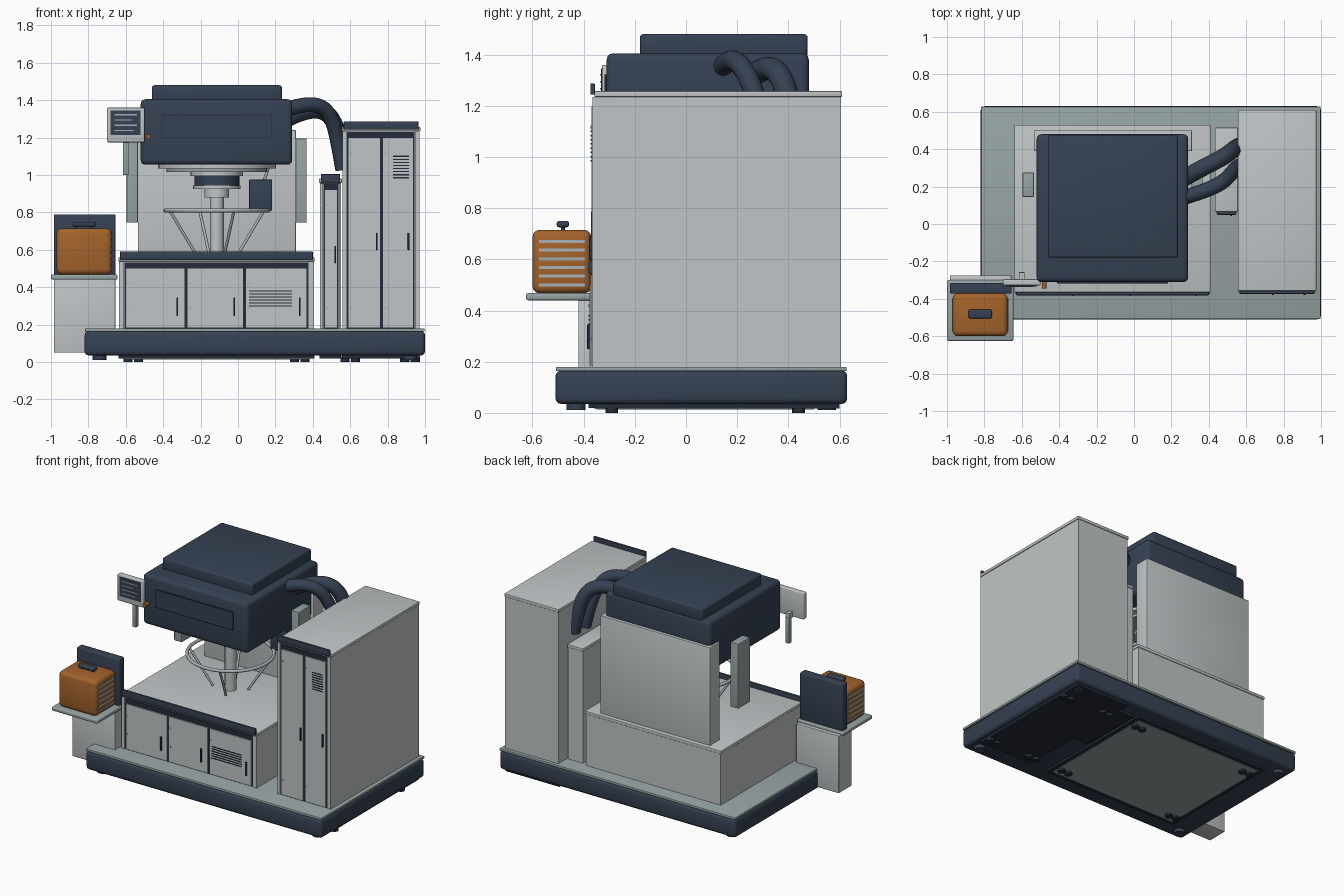
import bpy, bmesh, math
from mathutils import Vector

if "Cube" in bpy.data.objects:
    bpy.data.objects.remove(bpy.data.objects["Cube"])


def material(name, rgb):
    m = bpy.data.materials.new(name)
    m.diffuse_color = (*rgb, 1)
    m.use_nodes = True
    m.node_tree.nodes["Principled BSDF"].inputs["Base Color"].default_value = m.diffuse_color
    return m


NAVY = material("navy", (0.036, 0.053, 0.085))
DARK = material("dark_navy", (0.018, 0.025, 0.042))
GREY = material("light_grey", (0.53, 0.56, 0.57))
SAGE = material("sage_grey", (0.31, 0.37, 0.37))
ORANGE = material("orange", (0.37, 0.125, 0.024))
STEEL = material("steel", (0.40, 0.45, 0.48))


def finish(name, bm, mat, smooth):
    me = bpy.data.meshes.new(name)
    bm.normal_update()
    bm.to_mesh(me)
    bm.free()
    ob = bpy.data.objects.new(name, me)
    bpy.context.collection.objects.link(ob)
    me.materials.append(mat)
    if smooth:
        smooth_by_angle(ob)
    return ob


def smooth_by_angle(ob):
    bpy.ops.object.select_all(action='DESELECT')
    ob.select_set(True)
    bpy.context.view_layer.objects.active = ob
    bpy.ops.object.shade_smooth_by_angle(angle=math.radians(40))


def box(name, x, y, z, mat, bevel=0):
    """Box from (low, high) pairs, with optional rounded edges."""
    bm = bmesh.new()
    bmesh.ops.create_cube(bm, size=1)
    for v in bm.verts:
        v.co = [(a + b) / 2 + c * (b - a) for c, (a, b) in zip(v.co, (x, y, z))]
    if bevel:
        bmesh.ops.bevel(bm, geom=bm.edges[:], offset=bevel, segments=3,
                        profile=0.5, affect='EDGES')
    return finish(name, bm, mat, bevel > 0)


def rod(name, a, b, r, mat, r2=None, sides=32):
    """Cylinder or cone from point a to point b."""
    a, b = Vector(a), Vector(b)
    bm = bmesh.new()
    bmesh.ops.create_cone(bm, cap_ends=True, segments=sides, radius1=r,
                          radius2=r if r2 is None else r2, depth=(b - a).length)
    rot = (b - a).to_track_quat('Z', 'Y')
    for v in bm.verts:
        v.co = rot @ v.co + (a + b) / 2
    return finish(name, bm, mat, True)


def tube(name, pts, r, mat):
    """Smooth hose along control points."""
    cu = bpy.data.curves.new(name, 'CURVE')
    cu.dimensions = '3D'
    cu.bevel_depth, cu.bevel_resolution, cu.use_fill_caps = r, 5, True
    sp = cu.splines.new('NURBS')
    sp.points.add(len(pts) - 1)
    for p, co in zip(sp.points, pts):
        p.co = (*co, 1)
    sp.order_u, sp.use_endpoint_u, sp.resolution_u = 4, True, 8
    cu.materials.append(mat)
    ob = bpy.data.objects.new(name, cu)
    bpy.context.collection.objects.link(ob)
    bpy.ops.object.select_all(action='DESELECT')
    ob.select_set(True)
    bpy.context.view_layer.objects.active = ob
    bpy.ops.object.convert(target='MESH')
    smooth_by_angle(bpy.context.view_layer.objects.active)


def slots(name, x, y, z, n, mat=DARK):
    """Stack of thin horizontal louvres on a front face."""
    for i in range(n):
        h = z[0] + (z[1] - z[0]) * i / (n - 1)
        box(f"{name}_{i}", x, (y - 0.003, y + 0.003), (h - 0.003, h + 0.003), mat)


def cabinet(name, x, y, top, strip, doors, handles, handle_z):
    """Cabinet with lid, raised front strip, dark recess, doors and handles."""
    f = y[0]
    box(name + "_body", (x[0] + .005, x[1] - .005), (f + .004, y[1] - .005), (.16, top - .02), GREY)
    box(name + "_lid", x, y, (top - .022, top), GREY, .004)
    box(name + "_trim", (x[0] + .01, x[1] - .01), (f - .016, f + .002), strip, NAVY, .004)
    box(name + "_recess", (doors[0][0] - .008, doors[-1][1] + .008), (f - .004, f + .006),
        (.18, top - .028), DARK)
    for px in ((x[0] + .005, doors[0][0] - .012), (doors[-1][1] + .012, x[1] - .005)):
        box(name + "_post", px, (f - .008, f + .006), (.18, top - .022), GREY)
    for d in doors:
        box(name + "_door", d, (f - .012, f), (.185, top - .06), GREY)
        for hz in (.29, top - .14):
            rod(name + "_hinge", (d[0] + .012, f - .015, hz), (d[0] + .012, f - .01, hz), .006, STEEL, sides=12)
    for h in handles:
        box(name + "_handle", (h - .005, h + .005), (f - .021, f - .01), handle_z, DARK, .002)


# Platform base with deck, underside panels and feet
box("base", (-.82, 1), (-.51, .63), (.035, .165), NAVY, .022)
box("deck", (-.818, .998), (-.508, .628), (.163, .18), SAGE, .004)
box("underside_frame", (-.64, .41), (-.38, .53), (.02, .04), DARK)
box("underside_panel", (-.61, .38), (-.35, .50), (.014, .024), SAGE)
box("tall_underside", (.555, .97), (-.36, .60), (.018, .04), DARK)
box("side_underside", (.435, .55), (.06, .51), (.018, .04), DARK)
for fx in (-.56, .33, .60, .92):
    for fy in (-.29, .44):
        for o in (-.028, .028):
            rod("foot", (fx + o, fy, 0), (fx + o, fy, .03), .025, DARK, sides=16)
for fx in (-.74, .92):
    for fy in (-.43, .55):
        rod("base_foot", (fx, fy, .012), (fx, fy, .04), .037, NAVY, sides=20)

# Three cabinets
cabinet("lower_cabinet", (-.64, .41), (-.365, .53), .56, (.545, .592),
        [(-.60, -.285), (-.27, .028), (.043, .365)], (-.325, -.02, .33), (.25, .345))
slots("lower_vent", (.06, .29), -.377, (.30, .38), 6)
cabinet("tall_cabinet", (.555, .975), (-.358, .61), 1.257, (1.243, 1.287),
        [(.592, .76), (.774, .935)], (.742, .912), (.60, .69))
slots("tall_vent", (.83, .915), -.37, (.985, 1.10), 8)
cabinet("side_cabinet", (.433, .556), (.065, .515), .98, (.955, 1.005),
        [(.465, .53)], (.52,), (.53, .62))

# Rear column with two side plates
box("column", (-.535, .31), (.39, .50), (.55, 1.24), GREY, .004)
for px in ((-.595, -.535), (.308, .367)):
    box("side_plate", px, (.145, .275), (.745, 1.195), SAGE, .004)

# Machine head
box("head", (-.52, .29), (-.31, .48), (1.055, 1.405), NAVY, .025)
box("head_lid", (-.46, .235), (-.18, .475), (1.39, 1.48), NAVY, .013)
box("head_front_plate", (-.41, .18), (-.317, -.305), (1.20, 1.32), NAVY)
for zz in (1.199, 1.321):
    box("plate_outline", (-.412, .182), (-.318, -.305), (zz - .002, zz + .002), DARK)
for xx in (-.411, .181):
    box("plate_outline", (xx - .002, xx + .002), (-.318, -.305), (1.20, 1.32), DARK)

# Spindle stack under the head
CX, CY = -.113, .08
for name, r, z0, z1, m in (("mount_plate", .315, 1.035, 1.058, GREY),
                           ("mount_ring", .27, 1.015, 1.036, SAGE),
                           ("hub_flange", .14, .995, 1.02, GREY),
                           ("hub", .12, .945, .996, NAVY),
                           ("hub_collar", .127, .925, .945, GREY),
                           ("hub_neck", .066, .88, .926, GREY),
                           ("spindle", .037, .55, .882, GREY)):
    rod(name, (CX, CY, z0), (CX, CY, z1), r, m)

# Guard ring on four slanted legs
bpy.ops.mesh.primitive_torus_add(major_radius=.275, minor_radius=.011, major_segments=48,
                                 minor_segments=10, location=(CX, CY, .81))
ring = bpy.context.object
ring.name = "guard_ring"
ring.data.materials.append(STEEL)
smooth_by_angle(ring)
for k in range(4):
    c, s = math.cos(k * math.pi / 2 + .35), math.sin(k * math.pi / 2 + .35)
    rod("guard_leg", (CX + .268 * c, CY + .268 * s, .81), (CX + .115 * c, CY + .115 * s, .57), .008, STEEL, sides=12)

# Drive box on the column, with its link
box("drive_box", (.06, .183), (.27, .395), (.81, .975), NAVY, .004)
rod("drive_link", (.14, .30, .97), (.17, .30, 1.06), .008, STEEL, sides=12)

# Hoses from head to cabinets
tube("front_hose", [(.26, .14, 1.35), (.36, .17, 1.385), (.5, .22, 1.39),
                    (.53, .29, 1.20), (.56, .31, 1.03)], .04, NAVY)
tube("rear_hose", [(.26, .24, 1.30), (.36, .30, 1.35), (.5, .36, 1.37),
                   (.54, .41, 1.22), (.57, .42, 1.03)], .045, NAVY)

# Control display with post and button
box("display", (-.70, -.50), (-.328, -.295), (1.175, 1.36), GREY, .006)
box("display_screen", (-.682, -.522), (-.333, -.325), (1.213, 1.345), NAVY)
for i, w in enumerate((.10, .12, .09, .12)):
    box("screen_line", (-.66, -.66 + w), (-.336, -.33), (1.235 + i * .028, 1.241 + i * .028), STEEL)
box("display_post", (-.615, -.585), (-.287, -.257), (1.00, 1.18), SAGE, .003)
box("display_bracket", (-.615, -.585), (-.30, -.26), (1.17, 1.21), GREY)
rod("button", (-.48, -.345, 1.205), (-.48, -.305, 1.205), .013, ORANGE, sides=20)

# Side stand with shelf and back plate
box("stand", (-.985, -.655), (-.42, -.275), (.05, .45), GREY, .004)
box("shelf", (-1, -.645), (-.625, -.30), (.44, .468), SAGE, .008)
box("back_plate", (-.985, -.655), (-.372, -.315), (.46, .79), NAVY, .008)

# Orange case with side ribs and handle
box("case", (-.97, -.675), (-.60, -.37), (.467, .715), ORANGE, .028)
for px in ((-.974, -.966), (-.679, -.671)):
    for i in range(6):
        h = .50 + i * .034
        box("case_rib", px, (-.575, -.395), (h - .006, h + .006), STEEL)
box("case_handle", (-.885, -.76), (-.505, -.457), (.725, .75), NAVY, .009)
for hx in (-.865, -.78):
    rod("handle_stem", (hx, -.481, .70), (hx, -.481, .735), .008, NAVY, sides=12)
